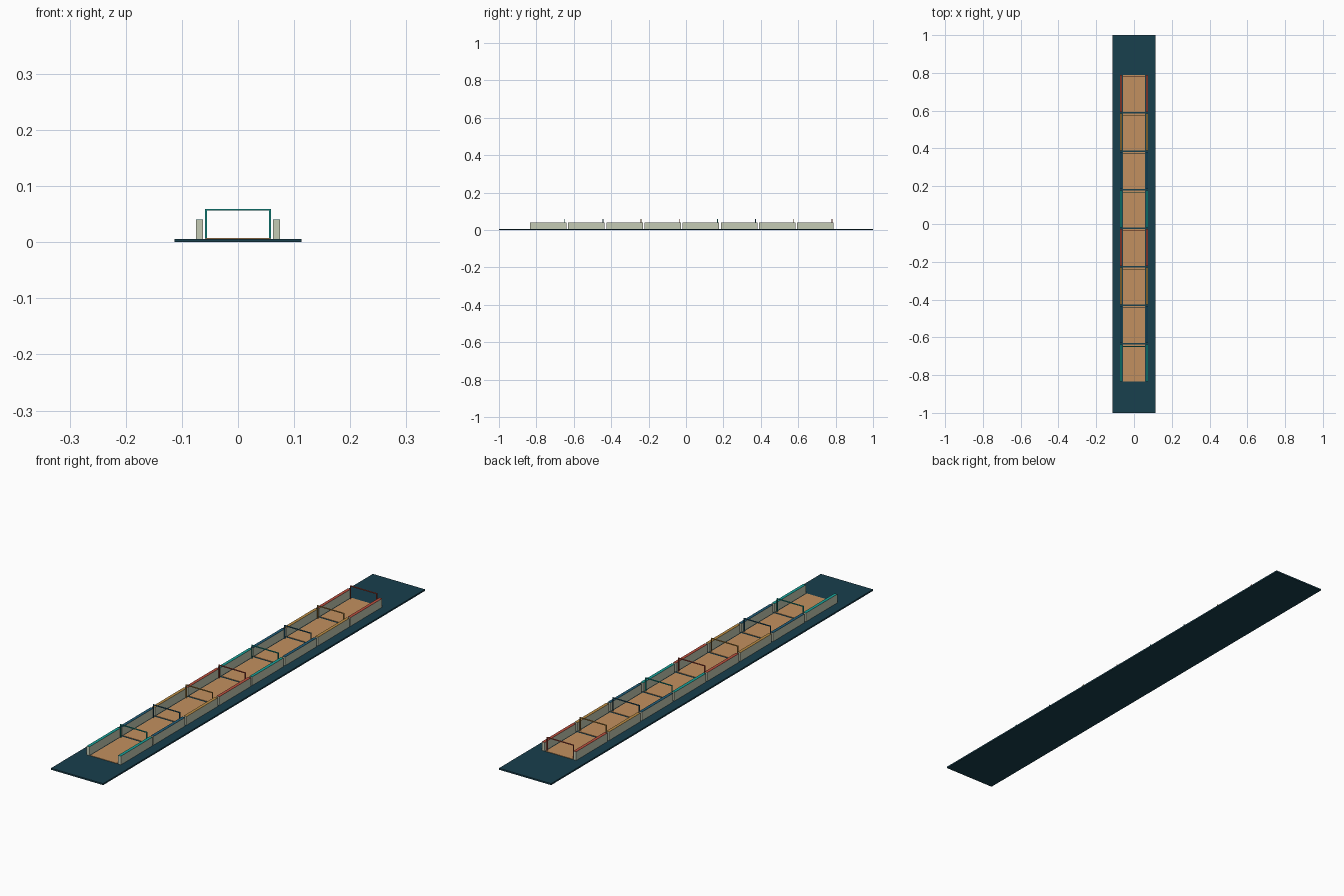
import bpy

if "Cube" in bpy.data.objects:
    bpy.data.objects.remove(bpy.data.objects["Cube"])


def material(name, rgb):
    m = bpy.data.materials.new(name)
    m.diffuse_color = (*rgb, 1)
    m.use_nodes = True
    m.node_tree.nodes["Principled BSDF"].inputs["Base Color"].default_value = m.diffuse_color
    return m


BASE = material("dark teal", (0.009, 0.050, 0.075))
FLOOR = material("tan", (0.54, 0.28, 0.115))
WALL = material("pale sage", (0.56, 0.60, 0.46))
ACCENTS = [
    material("teal", (0.01, 0.36, 0.32)),
    material("navy", (0.015, 0.11, 0.19)),
    material("ochre", (0.50, 0.27, 0.06)),
    material("brick red", (0.50, 0.08, 0.05)),
]


def box(name, x, y, z, mat):
    """Box spanning the given (min, max) ranges."""
    bpy.ops.mesh.primitive_cube_add(
        size=1, location=[(r[0] + r[1]) / 2 for r in (x, y, z)])
    ob = bpy.context.object
    ob.name = name
    ob.scale = [r[1] - r[0] for r in (x, y, z)]
    bpy.ops.object.transform_apply(location=False, rotation=False, scale=True)
    ob.data.materials.append(mat)
    return ob


# Long ground slab
box("base_slab", (-0.1135, 0.1135), (-1, 1), (0, 0.006), BASE)

# Eight identical bays in a row, accent colours cycling
START, PITCH, LENGTH = -0.834, 0.204, 0.195
for i in range(8):
    y0 = START + i * PITCH
    y1 = y0 + LENGTH
    accent = ACCENTS[i % 4]
    n = i + 1
    box(f"floor_{n}", (-0.058, 0.058), (y0, y1), (0.005, 0.0075), FLOOR)

    gy = (y1 - 0.011, y1 - 0.007)
    for side, s in (("left", -1), ("right", 1)):
        def span(a, b):
            return tuple(sorted((s * a, s * b)))
        # Side wall with a coloured cap along its top
        box(f"wall_{side}_{n}", span(0.0625, 0.0745), (y0, y1), (0.005, 0.0393), WALL)
        box(f"wall_cap_{side}_{n}", span(0.0625, 0.0745), (y0, y1), (0.0393, 0.0402), accent)
        # Gate post
        box(f"gate_post_{side}_{n}", span(0.0555, 0.0585), gy, (0.0065, 0.0595), accent)
    # Gate crossbar
    box(f"gate_crossbar_{n}", (-0.0555, 0.0555), gy, (0.0565, 0.0595), accent)
